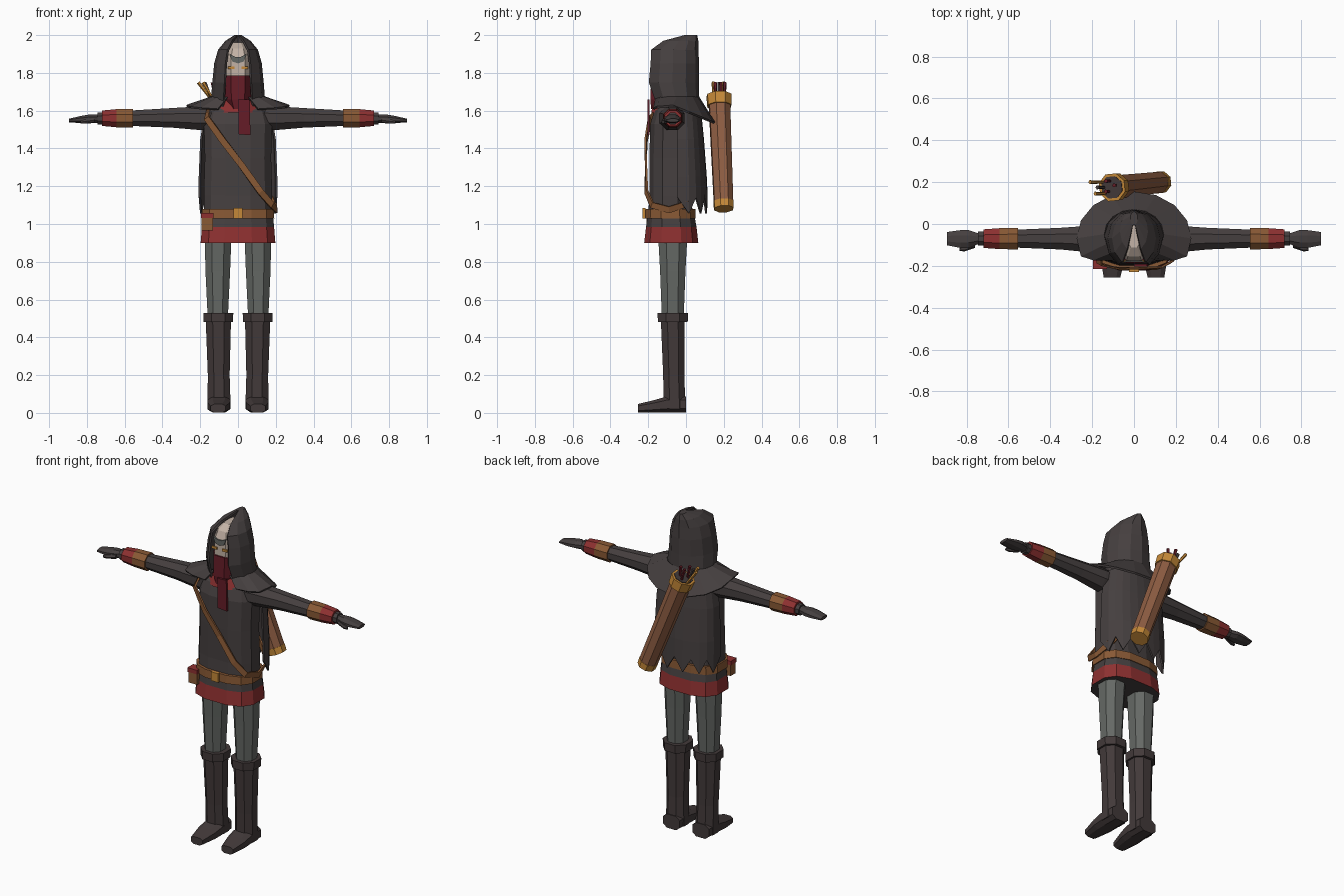
import bpy, bmesh, math
from mathutils import Vector

if "Cube" in bpy.data.objects:
    bpy.data.objects.remove(bpy.data.objects["Cube"])


def material(name, r, g, b):
    m = bpy.data.materials.new(name)
    m.use_nodes = True
    m.diffuse_color = (r, g, b, 1)
    bsdf = m.node_tree.nodes["Principled BSDF"]
    bsdf.inputs["Base Color"].default_value = (r, g, b, 1)
    bsdf.inputs["Roughness"].default_value = 0.9
    return m


CLOTH = material("charcoal cloth", .06, .05, .05)
BOOT = material("dark boot leather", .055, .042, .042)
PANTS = material("grey wool", .13, .14, .13)
RED = material("red trim", .27, .03, .03)
SCARF = material("crimson scarf", .13, .012, .02)
LEATHER = material("tan leather", .25, .10, .035)
QUIVER = material("quiver leather", .27, .11, .055)
GOLD = material("gold", .56, .25, .04)
SKIN = material("pale skin", .55, .45, .38)


def finish(name, bm, mats, rule=None, mirror=False, thick=0):
    bmesh.ops.recalc_face_normals(bm, faces=bm.faces)
    if rule:
        for f in bm.faces:
            f.material_index = rule(f)
    me = bpy.data.meshes.new(name)
    bm.to_mesh(me)
    bm.free()
    for m in mats:
        me.materials.append(m)
    ob = bpy.data.objects.new(name, me)
    bpy.context.collection.objects.link(ob)
    if thick:
        mod = ob.modifiers.new("thickness", "SOLIDIFY")
        mod.thickness = thick
        mod.offset = 0
    if mirror:
        ob.modifiers.new("mirror", "MIRROR")
    return ob


def skin_rows(bm, rows, closed):
    rows = [[bm.verts.new(p) for p in row] for row in rows]
    for a, b in zip(rows, rows[1:]):
        n = len(a)
        for i in range(n if closed else n - 1):
            j = (i + 1) % n
            bm.faces.new((a[i], a[j], b[j], b[i]))
    return rows


def loft(name, rings, mat, n=8, axis="z", square=1.0, **kw):
    """Rings are (position on axis, centre 1, centre 2, radius 1, radius 2)."""
    def power(v):
        return math.copysign(abs(v) ** square, v)
    rows = []
    for pos, c1, c2, r1, r2 in rings:
        row = []
        for i in range(n):
            t = math.tau * (i + .5) / n
            u, v = c1 + r1 * power(math.sin(t)), c2 + r2 * power(math.cos(t))
            row.append({"x": (pos, u, v), "y": (u, pos, v), "z": (u, v, pos)}[axis])
        rows.append(row)
    bm = bmesh.new()
    rows = skin_rows(bm, rows, True)
    bm.faces.new(rows[0])
    bm.faces.new(rows[-1])
    return finish(name, bm, mat if isinstance(mat, list) else [mat], **kw)


def box(name, centre, size, mat, mirror=False):
    bm = bmesh.new()
    bmesh.ops.create_cube(bm, size=1)
    for v in bm.verts:
        v.co = Vector(centre) + v.co * Vector(size)
    return finish(name, bm, [mat], mirror=mirror)


def plate(name, outline, y, depth, mat):
    bm = bmesh.new()
    skin = skin_rows(bm, [[(x, yy, z) for x, z in outline] for yy in (y, y - depth)], True)
    for row in skin:
        bm.faces.new(row)
    return finish(name, bm, [mat])


def align(ob, a, b):
    a, b = Vector(a), Vector(b)
    ob.rotation_mode = "QUATERNION"
    ob.rotation_quaternion = (b - a).to_track_quat("Z", "Y")
    ob.location = a
    return ob


# Legs, boots and feet
loft("legs", [(.5, .107, -.07, .057, .062), (.75, .107, -.07, .07, .072),
              (.97, .105, -.07, .077, .085)], PANTS, square=.9, mirror=True)
loft("boots", [(.02, .1, -.06, .066, .062), (.2, .102, -.065, .062, .06),
               (.5, .104, -.07, .072, .068)], BOOT, square=.9, mirror=True)
loft("boot_cuffs", [(.48, .104, -.07, .083, .085), (.53, .104, -.07, .085, .086)],
     BOOT, square=.9, mirror=True)
loft("feet", [(-.0, .1, .045, .06, .045), (-.1, .1, .045, .065, .045),
              (-.16, .102, .036, .062, .036), (-.255, .105, .024, .042, .024)],
     BOOT, axis="y", square=.7, mirror=True)

# Tunic, skirt with red hem, belt
loft("tunic", [(1.02, 0, -.08, .185, .125), (1.15, 0, -.085, .186, .112),
               (1.35, 0, -.085, .18, .112), (1.53, 0, -.08, .185, .112),
               (1.6, 0, -.075, .165, .095), (1.64, 0, -.07, .11, .07)],
     CLOTH, n=12, square=.75)
loft("skirt", [(.9, 0, -.078, .203, .147), (.985, 0, -.078, .196, .137),
               (1.06, 0, -.08, .188, .125)], [CLOTH, RED], n=12, square=.75,
     rule=lambda f: int(f.calc_center_median().z < .97 and abs(f.normal.z) < .7))
loft("belt", [(1.03, 0, -.083, .197, .138), (1.08, 0, -.083, .195, .136)],
     LEATHER, n=12, square=.75)
box("belt_buckle", (0, -.222, 1.056), (.05, .016, .055), GOLD)
box("pouch", (-.163, -.185, 1.005), (.06, .05, .08), LEATHER)
box("pouch_flap", (-.163, -.187, 1.045), (.066, .058, .025), RED)

# Arms, bracers and gloves
loft("arms", [(.1, -.075, 1.56, .075, .07), (.2, -.072, 1.56, .07, .068),
              (.35, -.07, 1.562, .056, .056), (.57, -.07, 1.56, .046, .044)],
     CLOTH, axis="x", mirror=True)
loft("bracers", [(.555, -.07, 1.56, .056, .054), (.643, -.07, 1.56, .054, .052),
                 (.72, -.07, 1.56, .048, .044)], [LEATHER, RED], axis="x", mirror=True,
     rule=lambda f: int(f.calc_center_median().x > .65))
loft("glove_cuffs", [(.7, -.07, 1.558, .036, .034), (.745, -.07, 1.558, .036, .034)],
     CLOTH, axis="x", mirror=True)
loft("hands", [(.74, -.07, 1.557, .026, .024), (.79, -.072, 1.556, .046, .025),
               (.83, -.072, 1.553, .046, .021), (.895, -.07, 1.548, .034, .01)],
     CLOTH, axis="x", mirror=True)
loft("thumbs", [(.76, -.1, 1.55, .014, .014), (.81, -.118, 1.543, .013, .013),
                (.835, -.122, 1.54, .007, .008)], CLOTH, n=6, axis="x", mirror=True)

# Head, face and scarf
loft("head", [(1.66, 0, -.08, .06, .08), (1.78, 0, -.08, .075, .1),
              (1.88, 0, -.08, .072, .1), (1.93, 0, -.075, .056, .085),
              (1.96, 0, -.06, .03, .055)], SKIN, square=.7)
box("eyes", (.036, -.177, 1.828), (.034, .009, .014), GOLD, mirror=True)
plate("forehead_mark", [(-.045, 1.9), (-.03, 1.86), (0, 1.85), (.03, 1.86),
                        (.045, 1.9), (.015, 1.885), (-.015, 1.885)], -.174, .008, PANTS)
loft("collar", [(1.59, 0, -.09, .135, .1), (1.66, 0, -.085, .09, .085)], RED, n=10)
loft("scarf", [(1.61, 0, -.095, .045, .095), (1.66, 0, -.09, .072, .105),
               (1.785, 0, -.085, .078, .105)], SCARF, square=.75)
plate("scarf_tail", [(0, 1.66), (.062, 1.66), (.066, 1.47), (.004, 1.475)],
      -.192, .012, SCARF)


def arc(n, gap):
    """Angles sweeping around the back, leaving a gap at the front."""
    return [gap + (math.tau - 2 * gap) * i / n for i in range(n + 1)]


# Hood: open arcs stacked to a split peak (z, centre y, radius x, radius y, gap)
bm = bmesh.new()
levels = [(1.62, -.05, .14, .115, .57), (1.75, -.075, .13, .138, .55),
          (1.85, -.07, .12, .133, .55), (1.92, -.07, .1, .13, .55),
          (1.965, -.035, .063, .095, .5), (1.995, .025, .016, .03, .3)]
rows = skin_rows(bm, [[(rx * math.sin(t), cy - ry * math.cos(t), z) for t in arc(10, gap)]
                      for z, cy, rx, ry, gap in levels], False)
bm.faces.new(rows[-1])
finish("hood", bm, [CLOTH], thick=.012)

# Shoulder mantle, drooping towards the back
bm = bmesh.new()
angles = arc(14, .4)
inner = [(.14 * math.sin(t), -.05 - .115 * math.cos(t), 1.67) for t in angles]
outer = [(.272 * math.sin(t), max(-.17, -.07 - .22 * math.cos(t)),
          1.625 - .09 * max(0, -math.cos(t)) - .02 * max(0, math.cos(t))) for t in angles]
skin_rows(bm, [inner, outer], False)
finish("mantle", bm, [CLOTH], thick=.012)

# Back cape with a ragged lower edge
bm = bmesh.new()
rows = []
for z, ry, rx in ((1.6, .12, .17), (1.45, .135, .195), (1.25, .15, .203), (1.12, .155, .203)):
    row = []
    for i in range(13):
        t = math.pi * i / 12
        drop = (.065 if i % 2 else -.02) if z < 1.2 else 0
        row.append((rx * math.cos(t), -.045 + ry * math.sin(t) ** .7, z - drop))
    rows.append(row)
skin_rows(bm, rows, False)
finish("cape", bm, [CLOTH], thick=.01)

# Shoulder strap: a flat ribbon looped around the torso
path = [Vector(p) for p in (
    (-.13, 0, 1.62), (-.16, -.13, 1.61), (-.165, -.19, 1.56), (-.08, -.212, 1.44),
    (.02, -.212, 1.31), (.12, -.21, 1.17), (.18, -.18, 1.1), (.203, -.09, 1.075),
    (.19, .015, 1.11), (.08, .06, 1.25), (-.06, .07, 1.5))]
bm = bmesh.new()
rows = []
for i, p in enumerate(path):
    along = path[min(i + 1, len(path) - 1)] - path[max(i - 1, 0)]
    out = Vector((p.x * .4, p.y + .08, 0))
    side = along.cross(out).normalized() * .017
    rows.append([p - side, p + side])
skin_rows(bm, rows, False)
finish("strap", bm, [LEATHER], thick=.01)

# Quiver and arrows across the back
low, high = Vector((.13, .2, 1.08)), Vector((-.105, .175, 1.68))
length = (high - low).length
for name, a, b, r0, r1, mat in (("quiver", .02, length - .03, .054, .06, QUIVER),
                                ("quiver_base", 0, .04, .054, .056, GOLD),
                                ("quiver_rim", length - .06, length, .067, .07, GOLD)):
    align(loft(name, [(a, 0, 0, r0, r0), (b, 0, 0, r1, r1)], mat), low, high)
align(loft("quiver_mouth", [(0, 0, 0, .056, .056), (.004, 0, 0, .056, .056)], BOOT), high,
      high + (high - low))
for k, (dx, dy, lean, mat) in enumerate((
        (-.01, -.02, -.02, SCARF), (.02, .01, -.01, SCARF), (0, .03, -.03, SCARF),
        (-.03, .0, -.04, BOOT), (-.03, .025, -.075, GOLD), (-.02, -.03, -.06, GOLD))):
    foot = high + Vector((dx, dy, -.03))
    tip = foot + Vector((lean, 0, .1))
    span = (tip - foot).length
    align(loft(f"arrow_{k + 1}", [(0, 0, 0, .006, .006), (span * .5, 0, 0, .008, .008),
                                  (span, 0, 0, .01, .01)], mat, n=5), foot, tip)
